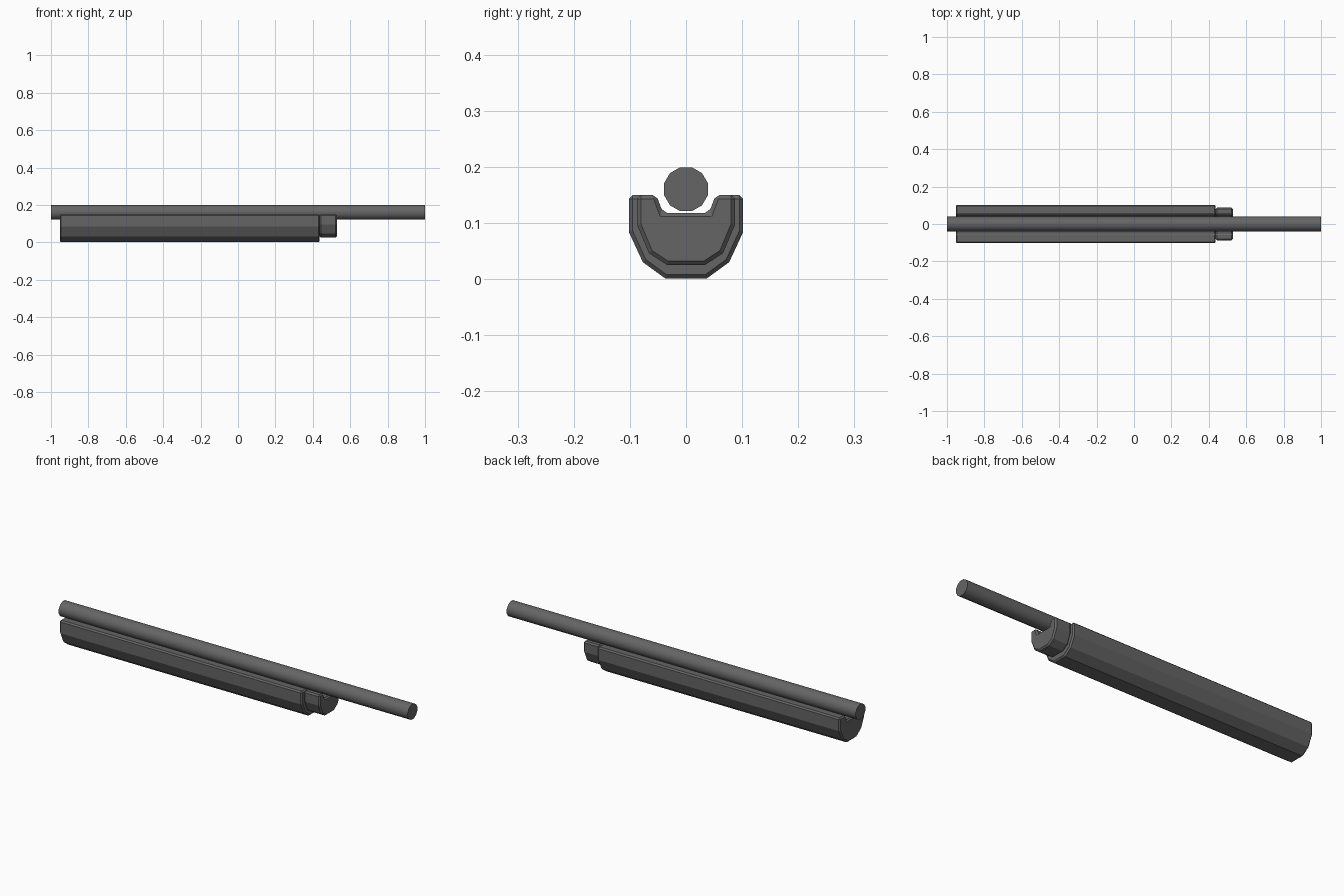
import bpy, bmesh, math

cube = bpy.data.objects.get("Cube")
if cube:
    bpy.data.objects.remove(cube, do_unlink=True)

# Single dark grey metal
metal = bpy.data.materials.new("dark_grey_metal")
metal.use_nodes = True
GREY = (0.13, 0.13, 0.132, 1)
metal.diffuse_color = GREY
metal.node_tree.nodes["Principled BSDF"].inputs["Base Color"].default_value = GREY


def extrude_along_x(name, profile, x0, x1, bevel=0.0):
    """Extrude a (y, z) outline between two x positions."""
    bm = bmesh.new()
    face = bm.faces.new([bm.verts.new((x0, y, z)) for y, z in profile])
    moved = bmesh.ops.extrude_face_region(bm, geom=[face])["geom"]
    bmesh.ops.translate(bm, vec=(x1 - x0, 0, 0),
                        verts=[v for v in moved if isinstance(v, bmesh.types.BMVert)])
    bmesh.ops.recalc_face_normals(bm, faces=bm.faces)
    mesh = bpy.data.meshes.new(name)
    bm.to_mesh(mesh)
    bm.free()
    mesh.materials.append(metal)
    obj = bpy.data.objects.new(name, mesh)
    bpy.context.collection.objects.link(obj)
    if bevel:
        mod = obj.modifiers.new("edge_chamfer", "BEVEL")
        mod.width = bevel
        mod.segments = 1
        mod.limit_method = "ANGLE"
        mod.angle_limit = math.radians(45)
    return obj


def mirrored(half):
    return half + [(-y, z) for y, z in reversed(half)]


# Trough outlines: half profile from the groove floor round to the underside
GROOVE = [(0.041, 0.118), (0.053, 0.15)]
body_half = GROOVE + [(0.102, 0.15), (0.102, 0.084), (0.077, 0.030), (0.037, 0.001)]
neck_half = GROOVE + [(0.087, 0.15), (0.087, 0.096), (0.066, 0.046), (0.034, 0.025)]

extrude_along_x("body", mirrored(body_half), -0.953, 0.437, 0.007)
extrude_along_x("neck", mirrored(neck_half), 0.437, 0.528, 0.007)

# Twelve-sided rod lying above the groove
SIDES, RADIUS, HEIGHT = 12, 0.0405, 0.16
angles = [math.tau * (i + 0.5) / SIDES for i in range(SIDES)]
circle = [(RADIUS * math.cos(a), HEIGHT + RADIUS * math.sin(a)) for a in angles]
rod = extrude_along_x("rod", circle, -1, 1)

# Smooth the rod's sides, keep its ends sharp
bpy.ops.object.select_all(action="DESELECT")
rod.select_set(True)
bpy.context.view_layer.objects.active = rod
bpy.ops.object.shade_smooth_by_angle(angle=math.radians(40))
